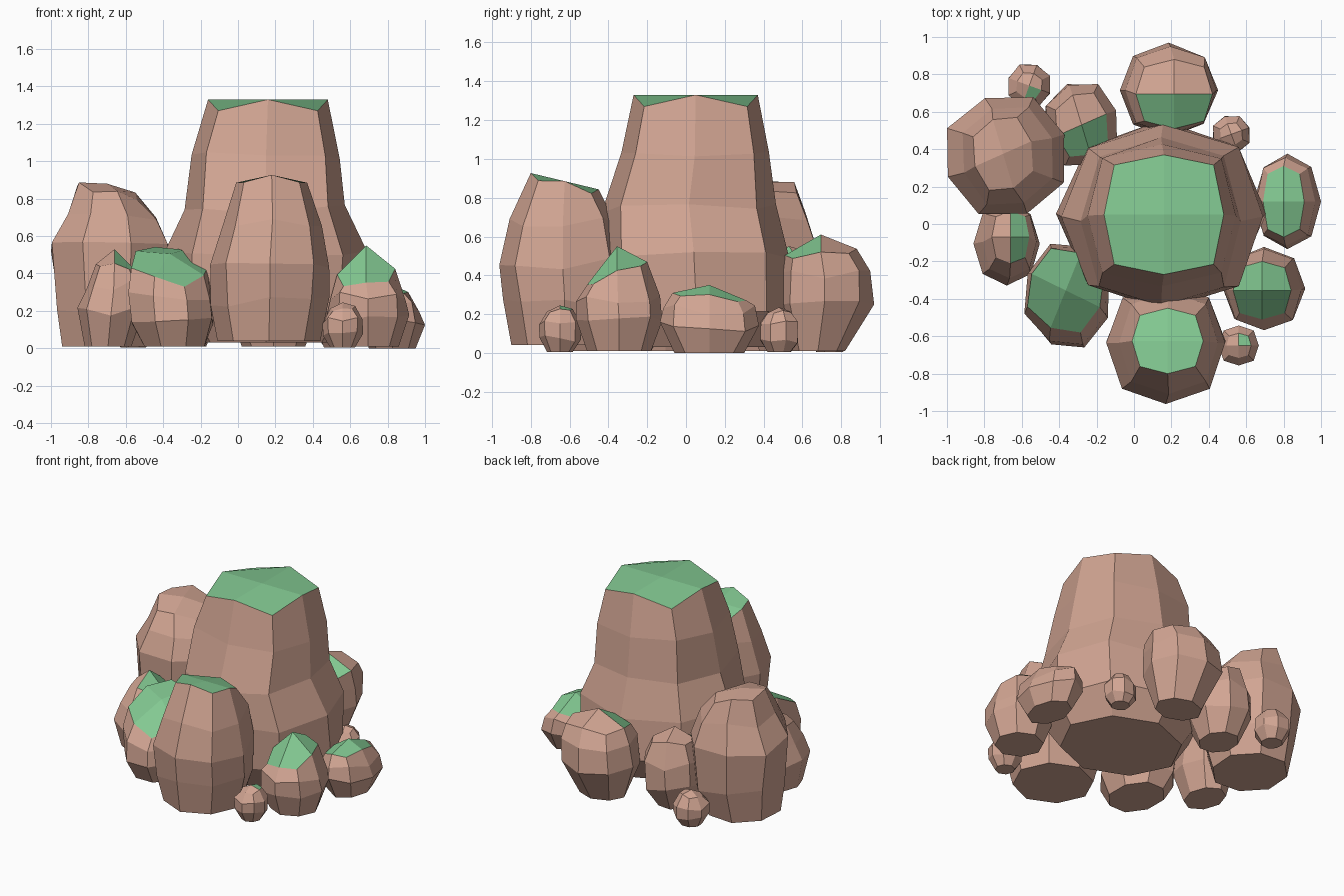
import bpy, bmesh, math, random
from mathutils import Vector

random.seed(4)


def material(name, rgb):
    m = bpy.data.materials.new(name)
    m.diffuse_color = (*rgb, 1)
    return m


STONE = material("reddish brown stone", (0.64, 0.375, 0.29))
MOSS = material("green moss", (0.225, 0.58, 0.285))


def rock(name, rings, slope=(0, 0), peak=0.0, drop=0.03, moss=None, jitter=0.012,
         square=0.78, foot=0.69, turn=0):
    """Loft eight-sided rings (z, x0, x1, y0, y1); the last ring is tilted and capped.
    Corners go from foot (rounder) to square (boxier) with height.
    moss = (direction, threshold) paints the cap faces that look that way."""
    bm = bmesh.new()
    loops = []
    n = len(rings) - 1
    for i, (z, x0, x1, y0, y1) in enumerate(rings):
        cx, cy, rx, ry = (x0 + x1) / 2, (y0 + y1) / 2, (x1 - x0) / 2, (y1 - y0) / 2
        corner = math.sqrt(2) * (foot + (square - foot) * i / n)
        unit = []
        for k in range(8):
            a = math.radians(k * 45 + turn)
            s = corner if k % 2 else 1
            unit.append((s * math.cos(a), s * math.sin(a)))
        mx, my = max(u[0] for u in unit), max(u[1] for u in unit)
        loop = []
        for k, (ux, uy) in enumerate(unit):
            dx, dy, dz = rx * ux / mx, ry * uy / my, 0
            if i == n:
                dz = slope[0] * dx + slope[1] * dy - (drop if k % 2 else 0)
            elif i:
                # uneven stone: shift inner rings a little
                dz = random.uniform(-2.5, 2.5) * jitter
                f = 1 - random.uniform(0, 2) * jitter
                dx, dy = dx * f, dy * f
            loop.append(bm.verts.new((cx + dx, cy + dy, max(z + dz, 0))))
        loops.append(loop)
    for a, b in zip(loops, loops[1:]):
        for k in range(8):
            j = (k + 1) % 8
            bm.faces.new((a[k], a[j], b[j], b[k]))
    bm.faces.new(loops[0][::-1])
    # cap: four quads around a centre point
    z, x0, x1, y0, y1 = rings[-1]
    c = bm.verts.new(((x0 + x1) / 2, (y0 + y1) / 2, z + peak))
    t = loops[-1]
    cap = [bm.faces.new((t[k], t[k + 1], t[(k + 2) % 8], c)) for k in (0, 2, 4, 6)]
    bm.normal_update()
    if moss:
        d = Vector(moss[0]).normalized()
        for f in cap:
            if f.normal.dot(d) > moss[1]:
                f.material_index = 1
    me = bpy.data.meshes.new(name)
    bm.to_mesh(me)
    bm.free()
    me.materials.append(STONE)
    me.materials.append(MOSS)
    ob = bpy.data.objects.new(name, me)
    bpy.context.collection.objects.link(ob)
    return ob


ALL = ((0, 0, 1), 0.2)

# Tall central rock with flat mossy top
rock("central_rock", [
    (0.03, -0.28, 0.58, -0.34, 0.43),
    (0.22, -0.42, 0.71, -0.45, 0.56),
    (0.50, -0.39, 0.70, -0.46, 0.54),
    (0.74, -0.29, 0.58, -0.44, 0.47),
    (1.04, -0.25, 0.55, -0.34, 0.43),
    (1.33, -0.16, 0.48, -0.27, 0.37)], drop=0.06, moss=ALL, square=0.83)

# Tall front rock
rock("front_rock", [
    (0.04, -0.11, 0.44, -0.90, -0.36),
    (0.25, -0.15, 0.49, -0.95, -0.30),
    (0.46, -0.15, 0.49, -0.97, -0.30),
    (0.68, -0.08, 0.45, -0.91, -0.36),
    (0.885, -0.01, 0.37, -0.80, -0.45)], slope=(0, -0.24), drop=0.03, moss=ALL)

# Tall left rock, bare stone
rock("tall_left_rock", [
    (0.01, -0.94, -0.46, 0.10, 0.60),
    (0.22, -0.97, -0.39, 0.06, 0.66),
    (0.54, -1.00, -0.37, 0.05, 0.68),
    (0.70, -0.92, -0.43, 0.10, 0.63),
    (0.86, -0.86, -0.54, 0.18, 0.57)], slope=(-0.2, 0.05), peak=0.02, turn=20)

# Back rock, mossy towards the centre
rock("back_rock", [
    (0.01, 0.02, 0.36, 0.54, 0.82),
    (0.24, -0.08, 0.45, 0.46, 0.97),
    (0.40, -0.05, 0.44, 0.48, 0.95),
    (0.52, 0.01, 0.42, 0.51, 0.88)], slope=(0, 0.09), peak=0.09,
    drop=0.02, moss=((0, -1, 0), 0.1))

# Back left rock
rock("back_left_rock", [
    (0.01, -0.41, -0.17, 0.38, 0.66),
    (0.18, -0.48, -0.10, 0.31, 0.75),
    (0.34, -0.47, -0.09, 0.31, 0.75),
    (0.47, -0.42, -0.14, 0.36, 0.70)], slope=(-0.1, 0.2), peak=0.08,
    drop=0.02, moss=((0.2, -1, 0), 0.05), turn=20)

# Front left rock with large sloping moss face
rock("front_left_rock", [
    (0.01, -0.50, -0.18, -0.58, -0.18),
    (0.14, -0.57, -0.13, -0.66, -0.11),
    (0.27, -0.59, -0.13, -0.65, -0.10),
    (0.455, -0.57, -0.16, -0.58, -0.13)], slope=(-0.15, 0.42), peak=0.05,
    drop=0.02, moss=ALL, turn=-24)

# Left rock, mossy on its inner side
rock("left_rock", [
    (0.01, -0.82, -0.57, -0.27, 0.06),
    (0.20, -0.86, -0.50, -0.33, 0.12),
    (0.34, -0.81, -0.52, -0.29, 0.10),
    (0.44, -0.76, -0.56, -0.21, 0.07)], slope=(-0.1, -0.1), peak=0.09,
    drop=0.02, moss=((1, 0, 0), 0.05))

# Front right rock
rock("front_right_rock", [
    (0.01, 0.53, 0.86, -0.51, -0.18),
    (0.16, 0.47, 0.92, -0.57, -0.12),
    (0.27, 0.49, 0.90, -0.57, -0.13),
    (0.41, 0.53, 0.84, -0.51, -0.20)], slope=(0.1, 0.38), peak=0.14, drop=0.02, moss=ALL)

# Right rock
rock("right_rock", [
    (0.00, 0.70, 0.95, -0.06, 0.30),
    (0.13, 0.64, 1.00, -0.14, 0.38),
    (0.22, 0.65, 0.97, -0.12, 0.36),
    (0.29, 0.69, 0.91, -0.07, 0.31)], slope=(0.1, -0.1), peak=0.06, drop=0.02, moss=ALL)


# Small pebbles around the foot
def pebble(name, x, y, r, h, moss, turn):
    spans = [(z * h, x - r * s, x + r * s, y - r * s, y + r * s)
             for z, s in ((0.02, 0.6), (0.3, 0.98), (0.6, 0.98), (0.88, 0.6))]
    rock(name, spans, slope=(0.1, 0.1), peak=0.1 * h, drop=0.01, moss=moss,
         jitter=0.008, turn=turn)


pebble("front_pebble", 0.56, -0.65, 0.11, 0.25, ((1, 1, 0.3), 0.35), 0)
pebble("back_right_pebble", 0.52, 0.48, 0.10, 0.24, None, 20)
pebble("back_left_pebble", -0.56, 0.74, 0.115, 0.25, ((0.6, -1, 0.2), 0.35), -20)
